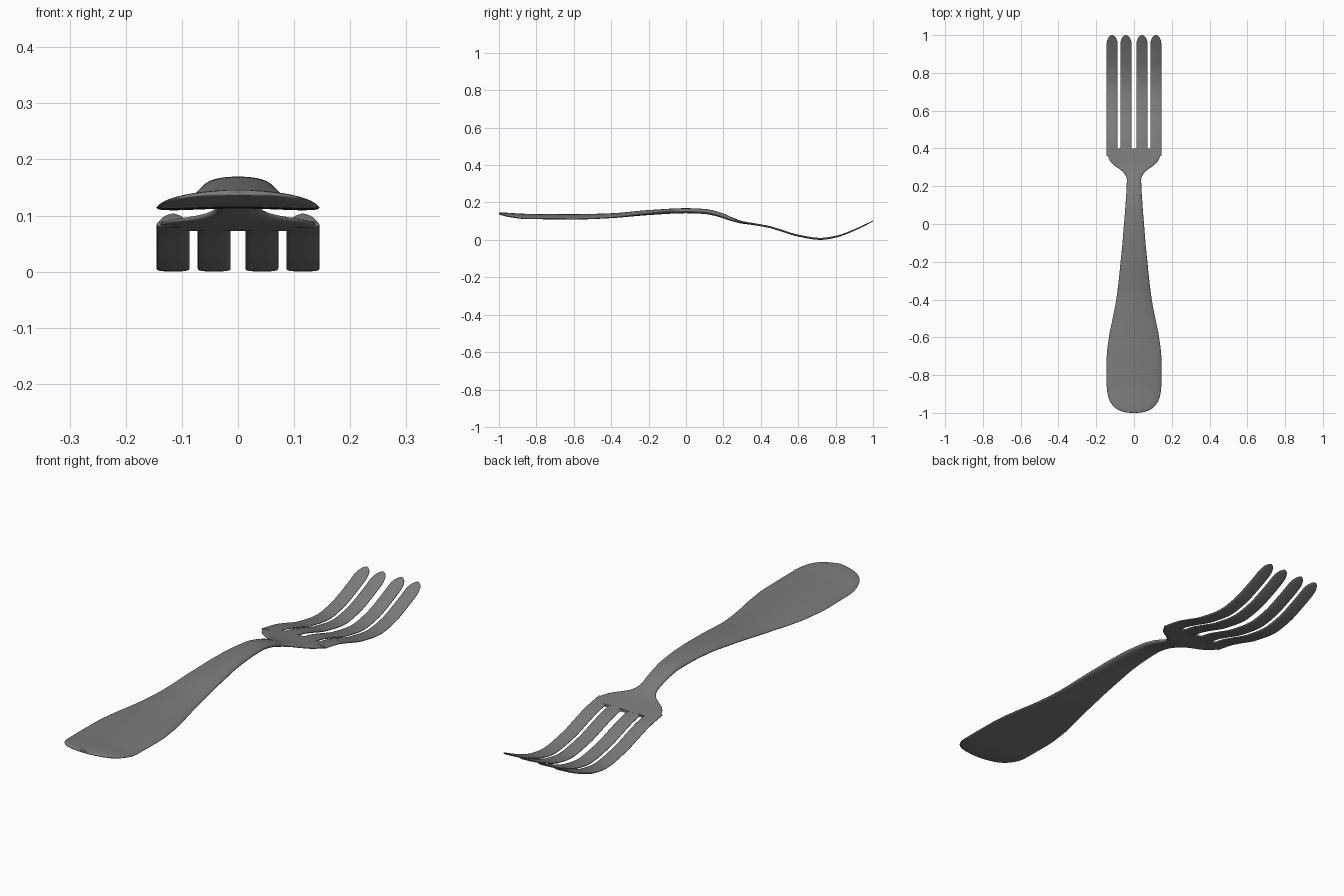
import bpy, bmesh, math

if "Cube" in bpy.data.objects:
    bpy.data.objects.remove(bpy.data.objects["Cube"])

steel = bpy.data.materials.new("dark_grey_steel")
steel.diffuse_color = (0.2, 0.2, 0.2, 1)
steel.use_nodes = True
steel.node_tree.nodes["Principled BSDF"].inputs["Base Color"].default_value = steel.diffuse_color

# Side profile: (y, mid height, half thickness)
SPINE = [(-1, .141, .005), (-.95, .134, .011), (-.85, .127, .0125), (-.6, .125, .0125),
         (-.4, .130, .0125), (-.2, .146, .0135), (0, .156, .0135), (.1, .152, .0135),
         (.15, .143, .0135), (.2, .128, .013), (.25, .109, .010), (.3, .094, .007),
         (.35, .086, .0055), (.4, .078, .0055), (.45, .068, .0055), (.5, .053, .0055),
         (.6, .023, .0055), (.72, .0057, .0055), (.8, .017, .0052), (.9, .053, .0045),
         (1, .101, .003)]
# Top outline of handle, neck and shoulders: (y, half width)
WIDTH = [(-1, .145), (-.72, .145), (-.6, .133), (-.5, .113), (-.4, .094), (-.3, .081),
         (-.2, .071), (-.1, .061), (0, .053), (.1, .045), (.2, .039), (.235, .038),
         (.26, .046), (.28, .062), (.3, .09), (.32, .116), (.355, .137), (.41, .145)]


def smooth(table, y, col=1):
    """Monotone cubic interpolation through a table of points."""
    def slope(i):
        return (table[i + 1][col] - table[i][col]) / (table[i + 1][0] - table[i][0])

    def tangent(i):
        if i in (0, len(table) - 1):
            return slope(min(i, len(table) - 2))
        a, b = slope(i - 1), slope(i)
        return 2 * a * b / (a + b) if a * b > 0 else 0

    i = 0
    while i < len(table) - 2 and y > table[i + 1][0]:
        i += 1
    h = table[i + 1][0] - table[i][0]
    t = (y - table[i][0]) / h
    return ((2*t**3 - 3*t*t + 1) * table[i][col] + (t**3 - 2*t*t + t) * h * tangent(i)
            + (3*t*t - 2*t**3) * table[i + 1][col] + (t**3 - t*t) * h * tangent(i + 1))


def clamp(v):
    return max(0.0, min(1.0, v))


def loft(name, ys, half_width, power, droop, centre=0.0, thick=1.0, sides=40):
    """Skin rounded cross-sections that follow the side profile."""
    bm = bmesh.new()
    rings = []
    for y in ys:
        w, n, d = half_width(y), power(y), droop(y)
        mid, t = smooth(SPINE, y), smooth(SPINE, y, 2) * thick
        ring = []
        for k in range(sides):
            a = 2 * math.pi * k / sides
            c, s = math.cos(a), math.sin(a)
            u = math.copysign(abs(c) ** (2 / n), c)
            v = math.copysign(abs(s) ** (2 / n), s)
            ring.append(bm.verts.new((centre + w * u, y, mid + t * v - d * u * u)))
        rings.append(ring)
    for r0, r1 in zip(rings, rings[1:]):
        for k in range(sides):
            j = (k + 1) % sides
            bm.faces.new((r0[k], r0[j], r1[j], r1[k]))
    bm.faces.new(rings[0])
    bm.faces.new(rings[-1])
    bmesh.ops.recalc_face_normals(bm, faces=bm.faces[:])
    mesh = bpy.data.meshes.new(name)
    bm.to_mesh(mesh)
    bm.free()
    mesh.materials.append(steel)
    obj = bpy.data.objects.new(name, mesh)
    bpy.context.collection.objects.link(obj)
    bpy.ops.object.select_all(action='DESELECT')
    obj.select_set(True)
    bpy.context.view_layer.objects.active = obj
    bpy.ops.object.shade_smooth_by_angle(angle=math.radians(50))
    return obj


# Handle, neck and shoulders, with a rounded square butt end
def handle_width(y):
    e = clamp((-.82 - y) / .18)
    return max(.01, smooth(WIDTH, y) * (1 - e ** 3) ** (1 / 2.6))


butt = [-1 + .18 * (1 - math.cos(math.pi / 2 * i / 14)) for i in range(14)]
body = [-.82 + 1.22 * i / 90 for i in range(91)]
loft("handle_and_shoulders", butt + body, handle_width,
     power=lambda y: 2.1 + 1.4 * clamp((y - .2) / .15),
     droop=lambda y: .012 * clamp((-.1 - y) / .4) * clamp((y + 1.03) / .15))


# Four tines with rounded tips
def tine_width(y):
    e = clamp((y - .95) / .05)
    return max(.002, .0293 * math.sqrt(1 - e * e))


shaft = [.36 + .59 * i / 45 for i in range(46)]
tip = [.95 + .05 * math.sin(math.pi / 2 * i / 10) for i in range(1, 11)]
for i, x in enumerate((-.1157, -.0425, .0425, .1157)):
    loft(f"tine_{i + 1}", shaft + tip, tine_width, power=lambda y: 3.0,
         droop=lambda y: 0, centre=x, thick=.97, sides=28)
